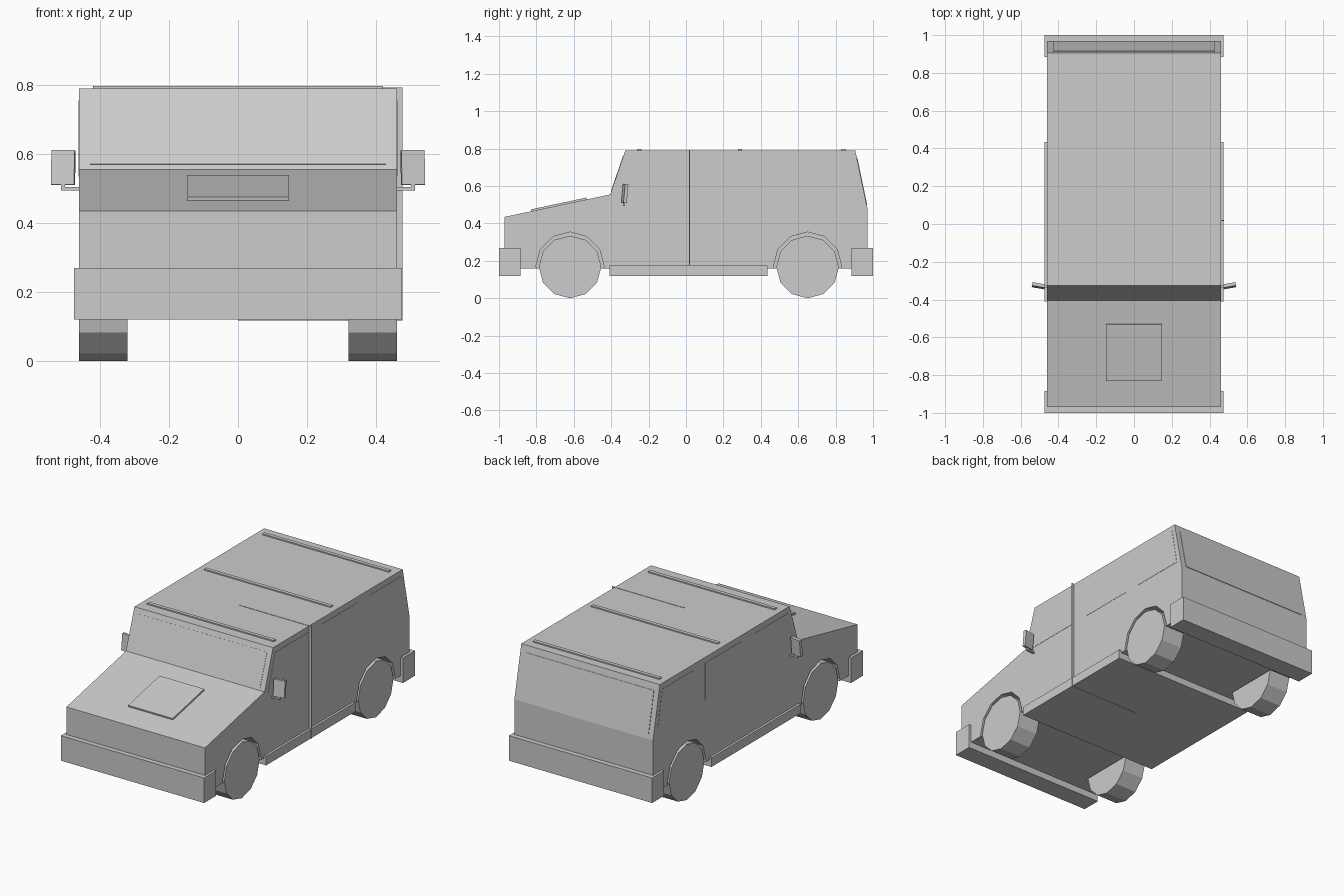
import bpy, bmesh, math
from mathutils import Vector

if "Cube" in bpy.data.objects:
    bpy.data.objects.remove(bpy.data.objects["Cube"])

# One grey for the whole vehicle
grey = bpy.data.materials.new("light grey")
grey.diffuse_color = (0.604, 0.604, 0.604, 1)
grey.use_nodes = True
grey.node_tree.nodes["Principled BSDF"].inputs["Base Color"].default_value = grey.diffuse_color


def prism(name, profile, x0, x1):
    """Extrude a (y, z) outline from x0 to x1."""
    bm = bmesh.new()
    face = bm.faces.new([bm.verts.new((x0, y, z)) for y, z in profile])
    out = bmesh.ops.extrude_face_region(bm, geom=[face])
    moved = [v for v in out["geom"] if isinstance(v, bmesh.types.BMVert)]
    bmesh.ops.translate(bm, vec=(x1 - x0, 0, 0), verts=moved)
    bmesh.ops.recalc_face_normals(bm, faces=bm.faces)
    mesh = bpy.data.meshes.new(name)
    bm.to_mesh(mesh)
    bm.free()
    mesh.materials.append(grey)
    ob = bpy.data.objects.new(name, mesh)
    bpy.context.collection.objects.link(ob)
    return ob


def box(name, x, y, z):
    return prism(name, [(y[0], z[0]), (y[1], z[0]), (y[1], z[1]), (y[0], z[1])], *x)


def slab(name, a, b, half_width, out, depth=0.005):
    """Thin plate lying on the sloping line a-b, standing proud by out."""
    a, b = Vector(a), Vector(b)
    d = (b - a).normalized()
    n = Vector((-d.y, d.x))
    return prism(name, [a - n * depth, b - n * depth, b + n * out, a + n * out],
                 -half_width, half_width)


def disc(cy, cz, r, n=12):
    return [(cy + r * math.sin(2 * math.pi * i / n),
             cz + r * math.cos(2 * math.pi * i / n)) for i in range(n)]


# Body shell
body = prism("body", [(-0.97, 0.16), (-0.97, 0.435), (-0.405, 0.555), (-0.325, 0.79),
                      (0.905, 0.79), (0.97, 0.48), (0.97, 0.16)], -0.46, 0.46)

# Wheels and the wheel wells cut for them
for label, y in (("front", -0.62), ("rear", 0.65)):
    for side, s in (("left", -1), ("right", 1)):
        prism(f"{label}_{side}_wheel", disc(y, 0.167, 0.167), s * 0.32, s * 0.46)
        cutter = prism("well_cutter", disc(y, 0.172, 0.182), s * 0.312, s * 0.52)
        cutter.hide_render = True
        mod = body.modifiers.new("well", 'BOOLEAN')
        mod.operation, mod.solver, mod.object = 'DIFFERENCE', 'EXACT', cutter
        bpy.context.view_layer.objects.active = body
        bpy.ops.object.modifier_apply(modifier=mod.name)
        bpy.data.objects.remove(cutter)

# Bumpers, floor with sills
box("front_bumper", (-0.475, 0.475), (-1.0, -0.885), (0.12, 0.27))
box("rear_bumper", (-0.475, 0.475), (0.885, 1.0), (0.12, 0.27))
box("floor_and_sills", (-0.474, 0.474), (-0.41, 0.435), (0.12, 0.175))

# Door seam band
box("door_seam", (0, 0.476), (0.016, 0.022), (0.118, 0.792))

# Roof bars
for i, y in enumerate((-0.25, 0.288, 0.842)):
    box(f"roof_bar_{i + 1}", (-0.42, 0.42), (y - 0.011, y + 0.011), (0.785, 0.797))

# Bonnet panel, windscreen, rear window
slab("bonnet_panel", (-0.828, 0.4652), (-0.53, 0.5285), 0.148, 0.01)
slab("windscreen", (-0.4, 0.57), (-0.335, 0.76), 0.428, 0.002)
slab("rear_window", (0.9134, 0.75), (0.966, 0.499), 0.428, 0.003)

# Side windows, mirrored
for side, s in (("left", -1), ("right", 1)):
    prism(f"{side}_front_window", [(-0.375, 0.535), (0.012, 0.535), (0.012, 0.755),
                                   (-0.305, 0.755)], s * 0.455, s * 0.4615)
    box(f"{side}_middle_window", (s * 0.455, s * 0.4615), (0.13, 0.475), (0.535, 0.755))
    prism(f"{side}_rear_window", [(0.585, 0.535), (0.925, 0.535), (0.885, 0.755),
                                  (0.585, 0.755)], s * 0.455, s * 0.4615)

    # Door mirror on a small bracket
    box(f"{side}_mirror_arm", (s * 0.455, s * 0.513), (-0.338, -0.326), (0.494, 0.504))
    box(f"{side}_mirror_post", (s * 0.501, s * 0.513), (-0.338, -0.326), (0.494, 0.52))
    mirror = box(f"{side}_mirror", (-0.034, 0.034), (-0.009, 0.009), (-0.05, 0.05))
    mirror.location = (s * 0.506, -0.327, 0.56)
    mirror.rotation_euler = (math.radians(-5), 0, s * math.radians(10))
